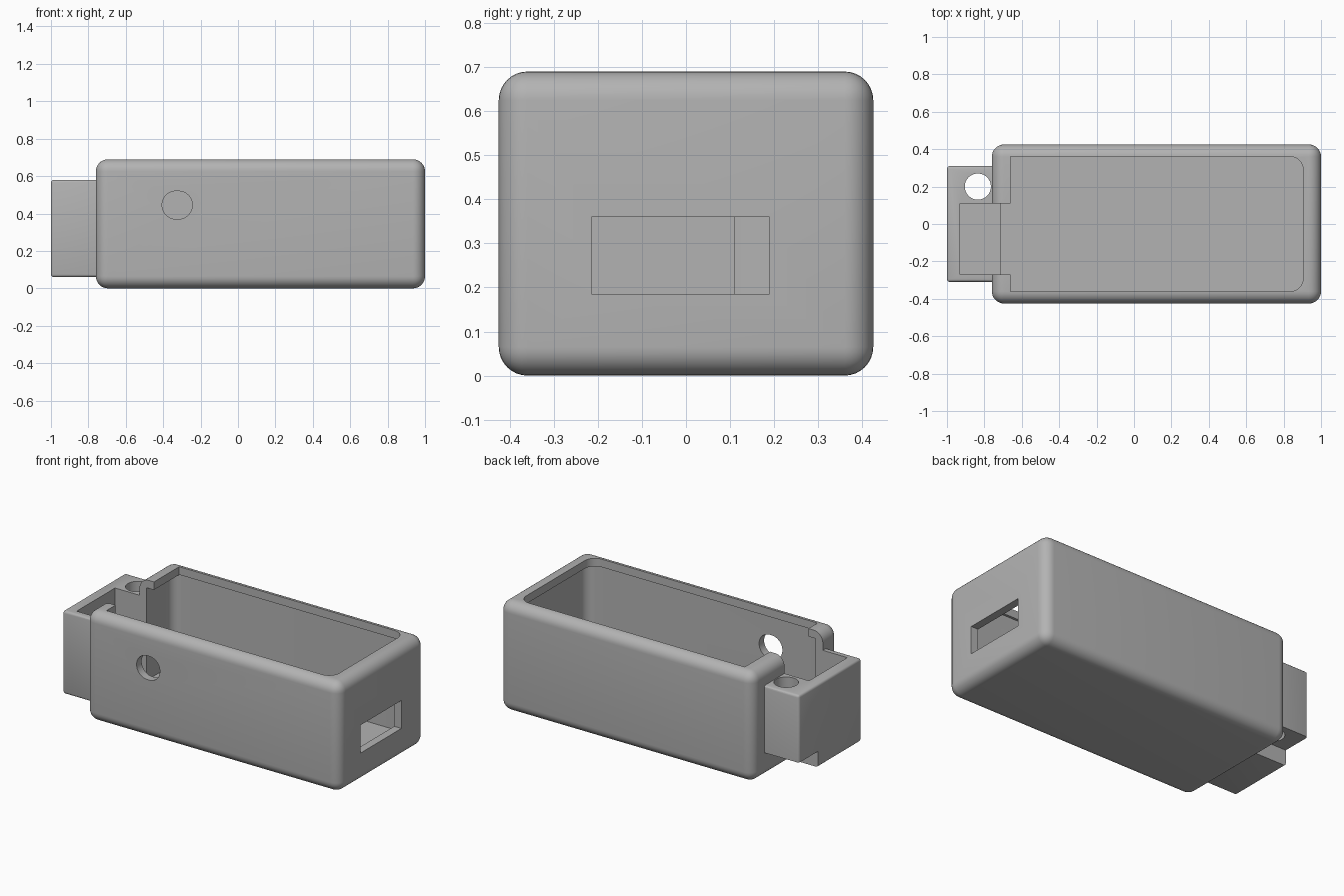
import bpy, bmesh, math
from mathutils import Vector

cube = bpy.data.objects.get("Cube")
if cube:
    bpy.data.objects.remove(cube, do_unlink=True)

grey = bpy.data.materials.new("plain grey")
grey.use_nodes = True
GREY = (0.45, 0.45, 0.45, 1)
grey.diffuse_color = GREY
grey.node_tree.nodes["Principled BSDF"].inputs["Base Color"].default_value = GREY


def finish(bm, name):
    mesh = bpy.data.meshes.new(name)
    bmesh.ops.recalc_face_normals(bm, faces=bm.faces)
    bm.to_mesh(mesh)
    bm.free()
    mesh.materials.append(grey)
    obj = bpy.data.objects.new(name, mesh)
    bpy.context.collection.objects.link(obj)
    return obj


def box(name, lo, hi, radius=0, pick=lambda edge: True, segments=8):
    """Box between two corners; the picked edges are rounded."""
    lo, hi = Vector(lo), Vector(hi)
    bm = bmesh.new()
    bmesh.ops.create_cube(bm, size=1)
    for v in bm.verts:
        v.co = (lo + hi) / 2 + v.co * (hi - lo)
    if radius:
        bmesh.ops.bevel(bm, geom=[e for e in bm.edges if pick(e)], offset=radius,
                        segments=segments, profile=0.5, affect='EDGES')
    return finish(bm, name)


def prism(name, points, axis, start, end):
    """Extrude a plan outline along z, or a front outline along y."""
    bm = bmesh.new()
    place = (lambda a, b, c: (a, b, c)) if axis == 'z' else (lambda a, b, c: (a, c, b))
    face = bm.faces.new([bm.verts.new(place(a, b, start)) for a, b in points])
    moved = bmesh.ops.extrude_face_region(bm, geom=[face])["geom"]
    shift = Vector(place(0, 0, end - start))
    bmesh.ops.translate(bm, vec=shift, verts=[g for g in moved if isinstance(g, bmesh.types.BMVert)])
    return finish(bm, name)


def stadium(cx, cy, r, half_flat=0, n=40):
    """Circle outline, stretched sideways by a short flat."""
    pts = []
    for i in range(n):
        t = 2 * math.pi * (i + 0.5) / n
        pts.append((cx + r * math.cos(t) + math.copysign(half_flat, math.cos(t)), cy + r * math.sin(t)))
    return pts


def combine(target, tool, operation='DIFFERENCE'):
    mod = target.modifiers.new(operation.lower(), 'BOOLEAN')
    mod.object, mod.operation, mod.solver = tool, operation, 'EXACT'
    bpy.context.view_layer.objects.active = target
    bpy.ops.object.modifier_apply(modifier=mod.name)
    bpy.data.objects.remove(tool, do_unlink=True)


def upright(edge):
    a, b = (v.co for v in edge.verts)
    return abs(a.z - b.z) > 0.01


def upright_right(edge):
    return upright(edge) and edge.verts[0].co.x > 0


# Rounded main case, and the end block with its raised underside
case = box("case", (-0.76, -0.425, 0), (1, 0.425, 0.69), 0.065)
block = box("end_block", (-1, -0.31, 0.06), (-0.72, 0.31, 0.58), 0.015, segments=3)
combine(block, box("underside_cut", (-1.1, 0.12, 0), (-0.6, 0.4, 0.16)))
combine(case, block, 'UNION')

# Main cavity, wider than the opening above it
combine(case, box("cavity", (-0.71, -0.375, 0.06), (0.95, 0.375, 0.64), 0.06, upright))
combine(case, box("lid_opening", (-0.66, -0.36, 0.6), (0.905, 0.36, 0.8), 0.07, upright_right))

# Pocket in the end block, running through the end wall and rim
combine(case, box("pocket", (-0.93, -0.27, 0.11), (-0.6, 0.11, 0.8)))

# Cord hole, button hole and socket slot
combine(case, prism("cord_hole", stadium(-0.835, 0.2, 0.07), 'z', 0.1, 0.65))
combine(case, prism("button_hole", stadium(-0.325, 0.445, 0.075, 0.006), 'y', -0.5, -0.3))
combine(case, box("socket_slot", (0.9, -0.215, 0.185), (1.1, 0.19, 0.36)))

# Smooth rounded edges, crisp cuts
bpy.ops.object.select_all(action='DESELECT')
case.select_set(True)
bpy.context.view_layer.objects.active = case
bpy.ops.object.shade_smooth_by_angle(angle=math.radians(30))
